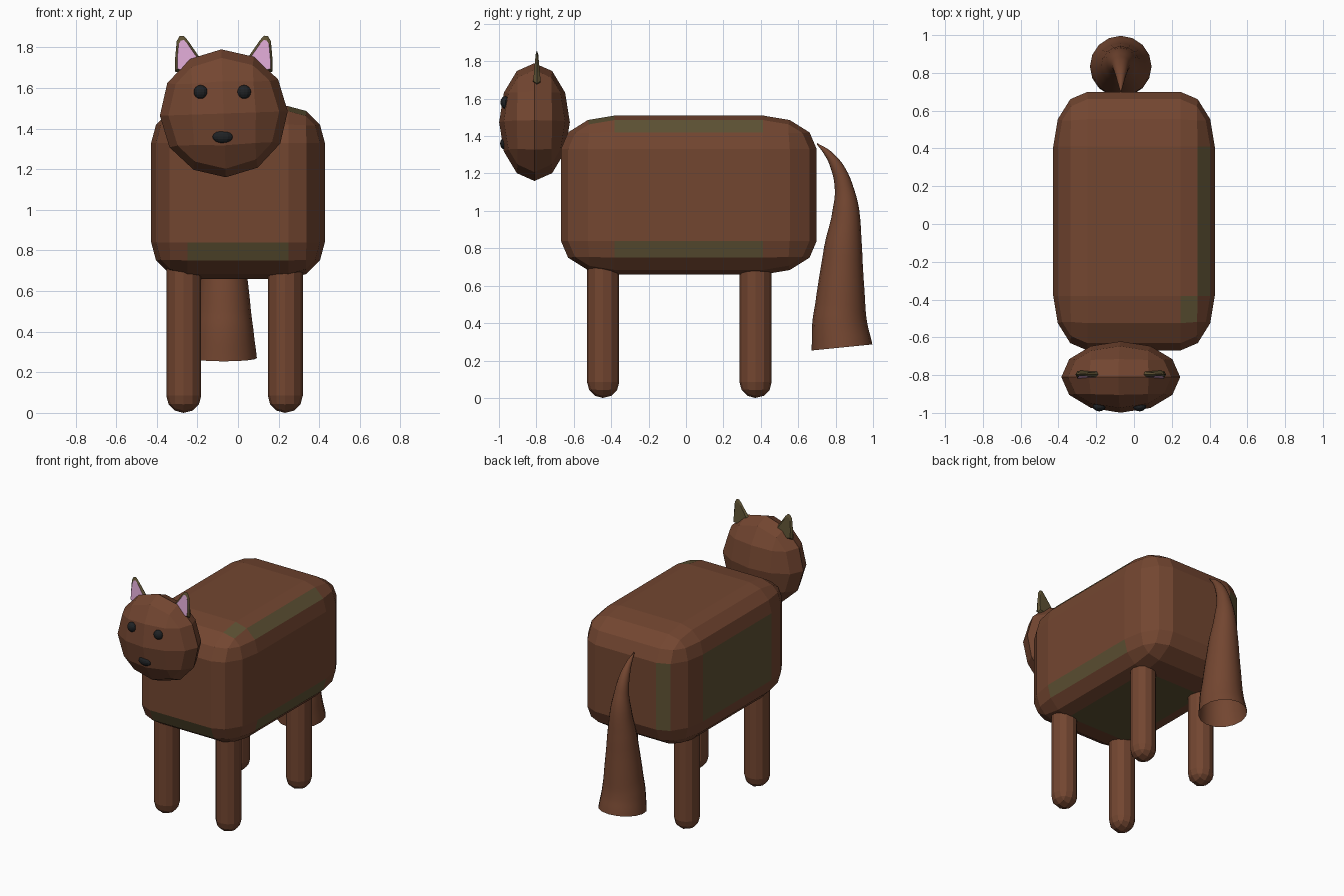
import bpy, bmesh
from math import radians
from mathutils import Vector

old = bpy.data.objects.get("Cube")
if old:
    bpy.data.objects.remove(old, do_unlink=True)


def material(name, rgb):
    m = bpy.data.materials.new(name)
    m.use_nodes = True
    m.diffuse_color = (*rgb, 1)
    m.node_tree.nodes["Principled BSDF"].inputs["Base Color"].default_value = (*rgb, 1)
    return m


BROWN = material("brown_fur", (0.171, 0.061, 0.030))
OLIVE = material("olive_patch", (0.112, 0.084, 0.034))
PINK = material("ear_pink", (0.73, 0.40, 0.66))
BLACK = material("black", (0.014, 0.016, 0.018))


def finish(name, bm, mats, loc=(0, 0, 0)):
    mesh = bpy.data.meshes.new(name)
    bm.to_mesh(mesh)
    bm.free()
    for m in mats:
        mesh.materials.append(m)
    ob = bpy.data.objects.new(name, mesh)
    ob.location = loc
    bpy.context.collection.objects.link(ob)
    return ob


def rounded_box(name, size, radius, loc, stretch_y=1, patches=()):
    """Low-poly rounded box; faces nearest to the patch directions turn olive."""
    bm = bmesh.new()
    bmesh.ops.create_cube(bm, size=1)
    bmesh.ops.scale(bm, vec=size, verts=bm.verts)
    bmesh.ops.bevel(bm, geom=bm.edges[:], offset=radius, offset_type='OFFSET',
                    segments=3, profile=0.5, affect='EDGES')
    bmesh.ops.remove_doubles(bm, verts=bm.verts, dist=0.006)
    bm.normal_update()
    for d in patches:
        direction = Vector(d).normalized()
        max(bm.faces, key=lambda f: f.normal.dot(direction)).material_index = 1
    bmesh.ops.scale(bm, vec=(1, stretch_y, 1), verts=bm.verts)
    return finish(name, bm, [BROWN, OLIVE] if patches else [BROWN], loc)


def ellipsoid(name, radii, loc):
    bm = bmesh.new()
    bmesh.ops.create_uvsphere(bm, u_segments=12, v_segments=8, radius=1)
    bmesh.ops.scale(bm, vec=radii, verts=bm.verts)
    return finish(name, bm, [BLACK], loc)


# Body with a few olive facets
rounded_box("body", (0.855, 0.855, 0.85), 0.18, (0, 0.015, 1.085), 1.6, [
    (-1, 0, 0), (0, 0, -1),
    (1, 0, 1), (0.966, 0, -0.259),
    (0, -0.966, -0.259), (-0.259, 0.966, 0),
    (0.25, -0.25, 0.93)])

# Legs
for end, y in (("front", -0.443), ("back", 0.372)):
    for side, x in (("right", -0.267), ("left", 0.233)):
        rounded_box(f"{end}_{side}_leg", (0.172, 0.172, 0.9), 0.0845, (x, y, 0.45))

# Head, slightly tilted
HEAD_X = -0.07
head = rounded_box("head", (0.63, 0.63, 0.63), 0.314, (HEAD_X, -0.81, 1.475), 0.6)
head.rotation_euler.y = radians(-2)

# Face
for side, s in (("right", -1), ("left", 1)):
    ellipsoid(f"{side}_eye", (0.034, 0.027, 0.034), (HEAD_X - 0.007 + s * 0.107, -0.965, 1.58))
ellipsoid("nose", (0.052, 0.026, 0.032), (HEAD_X - 0.005, -0.968, 1.36))

# Ears: lens-like outline, thinner towards the tip, pink in front
OUTLINE = [(0.24, 1.68), (0.24, 1.74), (0.232, 1.83), (0.218, 1.855), (0.198, 1.857),
           (0.178, 1.835), (0.112, 1.74), (0.112, 1.69), (0.17, 1.665)]
CENTRE = (0.185, 1.75)


def ear(name, s):
    bm = bmesh.new()
    rings = []
    for inset, side in ((0.8, -1), (1, 0), (0.8, 1)):
        ring = []
        for px, pz in OUTLINE:
            x = CENTRE[0] + (px - CENTRE[0]) * inset
            z = CENTRE[1] + (pz - CENTRE[1]) * inset
            t = 0.005 + 0.017 * (1.86 - z) / 0.19
            ring.append(bm.verts.new((s * x, side * t, z)))
        rings.append(ring)
    n = len(OUTLINE)
    for a, b in zip(rings, rings[1:]):
        for i in range(n):
            j = (i + 1) % n
            bm.faces.new((a[i], a[j], b[j], b[i]))
    bm.faces.new(rings[0]).material_index = 1
    bm.faces.new(rings[2])
    bmesh.ops.recalc_face_normals(bm, faces=bm.faces)
    finish(name, bm, [OLIVE, PINK], (HEAD_X, -0.797, 0))


ear("right_ear", -1)
ear("left_ear", 1)

# Tail: open tube widening downwards (y, z, radius)
TAIL = [(0.70, 1.36, 0.003), (0.76, 1.305, 0.02), (0.812, 1.225, 0.036),
        (0.845, 1.12, 0.05), (0.855, 1.0, 0.072), (0.84, 0.8, 0.102),
        (0.825, 0.5, 0.134), (0.822, 0.39, 0.148), (0.834, 0.27, 0.163)]
curve = bpy.data.curves.new("tail", 'CURVE')
curve.dimensions = '3D'
curve.bevel_depth = 1
curve.bevel_resolution = 6
curve.resolution_u = 6
spline = curve.splines.new('BEZIER')
spline.bezier_points.add(len(TAIL) - 1)
for p, (y, z, r) in zip(spline.bezier_points, TAIL):
    p.co = (HEAD_X, y, z)
    p.radius = r
    p.handle_left_type = p.handle_right_type = 'AUTO'
curve.materials.append(BROWN)
tail = bpy.data.objects.new("tail", curve)
bpy.context.collection.objects.link(tail)
bpy.ops.object.select_all(action='DESELECT')
tail.select_set(True)
bpy.context.view_layer.objects.active = tail
bpy.ops.object.convert(target='MESH')
bpy.ops.object.shade_smooth()
